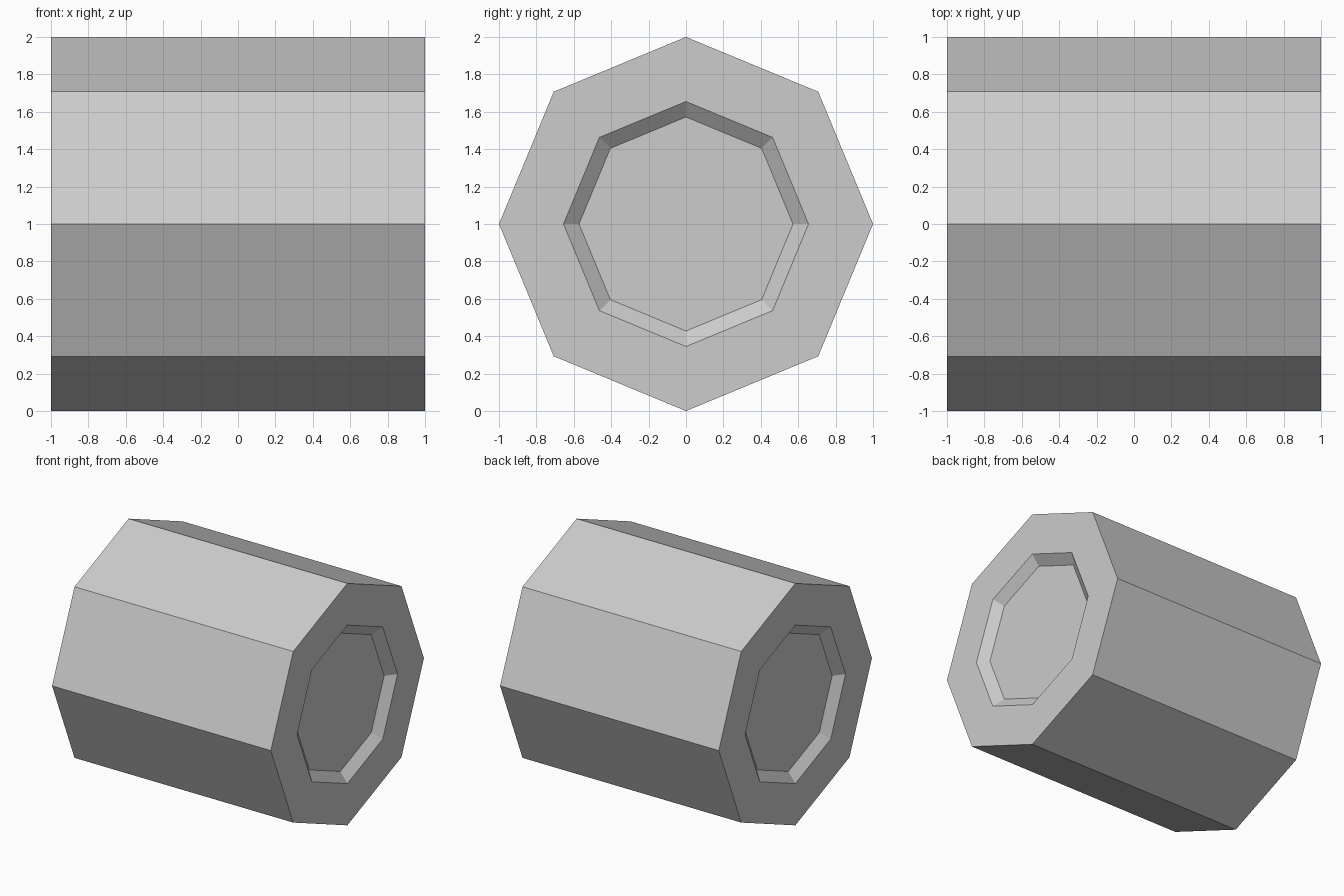
import bpy
import bmesh
import math
from mathutils import Matrix

cube = bpy.data.objects.get("Cube")
if cube:
    bpy.data.objects.remove(cube, do_unlink=True)

SIDES = 8
RIM_RADIUS = 0.655
FLOOR_RADIUS = 0.572
RECESS_DEPTH = 0.064
APOTHEM = math.cos(math.pi / SIDES)

# Plain grey material
grey = bpy.data.materials.new("light_grey")
grey.use_nodes = True
colour = (0.604, 0.604, 0.604, 1)
grey.diffuse_color = colour
grey.node_tree.nodes["Principled BSDF"].inputs["Base Color"].default_value = colour

# Octagonal prism lying along x, with a corner pointing up
bm = bmesh.new()
bmesh.ops.create_cone(bm, cap_ends=True, segments=SIDES, radius1=1, radius2=1, depth=2,
                      matrix=Matrix.Translation((0, 0, 1)) @ Matrix.Rotation(math.pi / 2, 4, "Y"))
bm.normal_update()

# Flat rim, then a sloping shallow recess in both ends
ends = [f for f in bm.faces if abs(f.normal.x) > 0.9]
bmesh.ops.inset_individual(bm, faces=ends, thickness=(1 - RIM_RADIUS) * APOTHEM,
                           use_even_offset=True)
bmesh.ops.inset_individual(bm, faces=ends, thickness=(RIM_RADIUS - FLOOR_RADIUS) * APOTHEM,
                           use_even_offset=True)
for face in ends:
    inward = -RECESS_DEPTH if face.calc_center_median().x > 0 else RECESS_DEPTH
    bmesh.ops.translate(bm, verts=face.verts, vec=(inward, 0, 0))
bmesh.ops.recalc_face_normals(bm, faces=bm.faces)

mesh = bpy.data.meshes.new("octagonal_barrel")
bm.to_mesh(mesh)
bm.free()
mesh.materials.append(grey)
barrel = bpy.data.objects.new("octagonal_barrel", mesh)
bpy.context.collection.objects.link(barrel)
